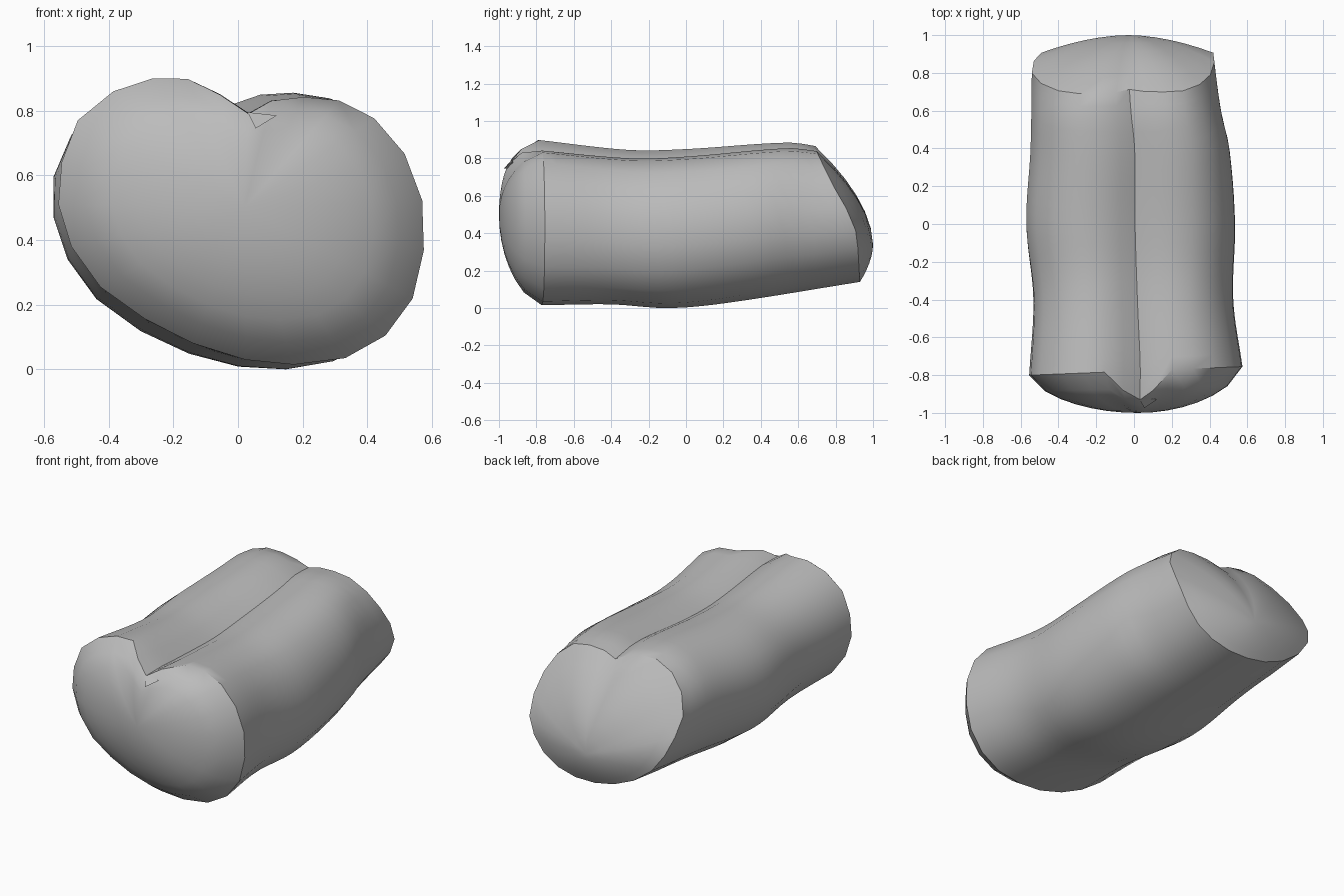
import bpy, bmesh

if "Cube" in bpy.data.objects:
    bpy.data.objects.remove(bpy.data.objects["Cube"])

# Matching cross-sections (x, z), starting at the top crease and running clockwise
FRONT = [(0.03, .79), (.10, .83), (.20, .845), (.31, .835), (.42, .78), (.515, .67),
         (.57, .525), (.575, .37), (.54, .22), (.455, .105), (.33, .035), (.17, .015),
         (.02, .03), (-.14, .08), (-.29, .155), (-.43, .255), (-.52, .38), (-.56, .51),
         (-.55, .64), (-.50, .77), (-.39, .86), (-.27, .9), (-.16, .9), (-.06, .85)]
BACK = [(-.03, .815), (.05, .84), (.15, .845), (.25, .83), (.34, .76), (.40, .66),
        (.43, .54), (.43, .42), (.39, .32), (.32, .23), (.22, .17), (.10, .14),
        (-.03, .14), (-.16, .165), (-.29, .22), (-.41, .31), (-.49, .42), (-.53, .53),
        (-.54, .64), (-.49, .75), (-.40, .83), (-.29, .87), (-.19, .87), (-.10, .85)]
N, ROWS = len(FRONT), 22

# Limits of the body along y
LEFT = [(-.8, -.555), (-.4, -.535), (0, -.575), (.4, -.55), (.85, -.54)]
RIGHT = [(-.76, .575), (-.4, .525), (0, .535), (.4, .505), (.6, .46), (.9, .42)]
BOTTOM = [(-.78, .015), (-.4, .02), (-.1, 0), (.2, .025), (.93, .14)]
TOP = [(-.8, .9), (-.3, .845), (0, .85), (.55, .885), (.7, .865)]
BACK_EDGE = [(.14, .93), (.45, .9), (.62, .81), (.82, .71), (.87, .69)]


def curve(table, v):
    """Smooth interpolation through a table of (position, value)."""
    v = min(max(v, table[0][0]), table[-1][0])
    i = next(k for k in range(len(table) - 1) if v <= table[k + 1][0])

    def slope(k):
        a, b = table[max(k - 1, 0)], table[min(k + 1, len(table) - 1)]
        return (b[1] - a[1]) / (b[0] - a[0])
    (x0, y0), (x1, y1) = table[i], table[i + 1]
    h = x1 - x0
    t = (v - x0) / h
    return ((2*t**3 - 3*t*t + 1) * y0 + (t**3 - 2*t*t + t) * h * slope(i)
            + (3*t*t - 2*t**3) * y1 + (t**3 - t*t) * h * slope(i + 1))


def unit(profile):
    xs, zs = zip(*profile)
    return [((x - min(xs)) / (max(xs) - min(xs)), (z - min(zs)) / (max(zs) - min(zs)))
            for x, z in profile]


def front_y(k):
    """Front rim, reaching forward at the crease."""
    return {0: -.93, 1: -.88, N - 1: -.88}.get(k, -.778 + .04 * FRONT[k][0])


def add_cap(bm, rim, centre, ease, steps):
    """Closes a rim with a dome of shrinking rings."""
    cx, cy, cz = centre
    prev = rim
    for j in range(1, steps):
        s = 1 - j / steps
        ring = [bm.verts.new((cx + (v.co.x - cx) * s, cy + (v.co.y - cy) * ease(s),
                              cz + (v.co.z - cz) * s)) for v in rim]
        for k in range(N):
            bm.faces.new((prev[k], prev[(k + 1) % N], ring[(k + 1) % N], ring[k]))
        prev = ring
    tip = bm.verts.new(centre)
    for k in range(N):
        bm.faces.new((prev[k], prev[(k + 1) % N], tip))


def finish(bm, name, angle):
    bmesh.ops.recalc_face_normals(bm, faces=bm.faces)
    mesh = bpy.data.meshes.new(name)
    bm.to_mesh(mesh)
    bm.free()
    obj = bpy.data.objects.new(name, mesh)
    bpy.context.collection.objects.link(obj)
    mesh.materials.append(grey)
    bpy.ops.object.select_all(action='DESELECT')
    obj.select_set(True)
    bpy.context.view_layer.objects.active = obj
    bpy.ops.object.shade_smooth_by_angle(angle=angle)


grey = bpy.data.materials.new("plain_grey")
grey.diffuse_color = (.5, .5, .5, 1)
grey.use_nodes = True
grey.node_tree.nodes["Principled BSDF"].inputs["Base Color"].default_value = grey.diffuse_color

# Two-lobed body
bm = bmesh.new()
uf, ub = unit(FRONT), unit(BACK)
rings = []
for r in range(ROWS + 1):
    t = r / ROWS
    ring = []
    for k in range(N):
        y = front_y(k) * (1 - t) + curve(BACK_EDGE, BACK[k][1]) * t
        u = uf[k][0] * (1 - t) + ub[k][0] * t
        w = uf[k][1] * (1 - t) + ub[k][1] * t
        lo, hi = curve(LEFT, y), curve(RIGHT, y)
        bot, top = curve(BOTTOM, y), curve(TOP, y)
        ring.append(bm.verts.new((lo + u * (hi - lo), y, bot + w * (top - bot))))
    rings.append(ring)
for a, b in zip(rings, rings[1:]):
    for k in range(N):
        bm.faces.new((a[k], a[(k + 1) % N], b[(k + 1) % N], b[k]))

# Domed front end and slanted back end
add_cap(bm, rings[0], (.02, -1, .5), lambda s: 1 - (1 - s * s) ** .65, 7)
add_cap(bm, rings[-1], (-.03, 1, .34), lambda s: s ** 1.8, 6)
finish(bm, "body", .6)

# Small folded flap under the crease
bm = bmesh.new()
pts = [(.03, -.93, .795), (.12, -.93, .785), (.055, -.975, .745), (.06, -.9, .75)]
v = [bm.verts.new(p) for p in pts]
for f in ((0, 1, 2), (0, 1, 3), (0, 2, 3), (1, 2, 3)):
    bm.faces.new([v[i] for i in f])
finish(bm, "crease_flap", .1)
